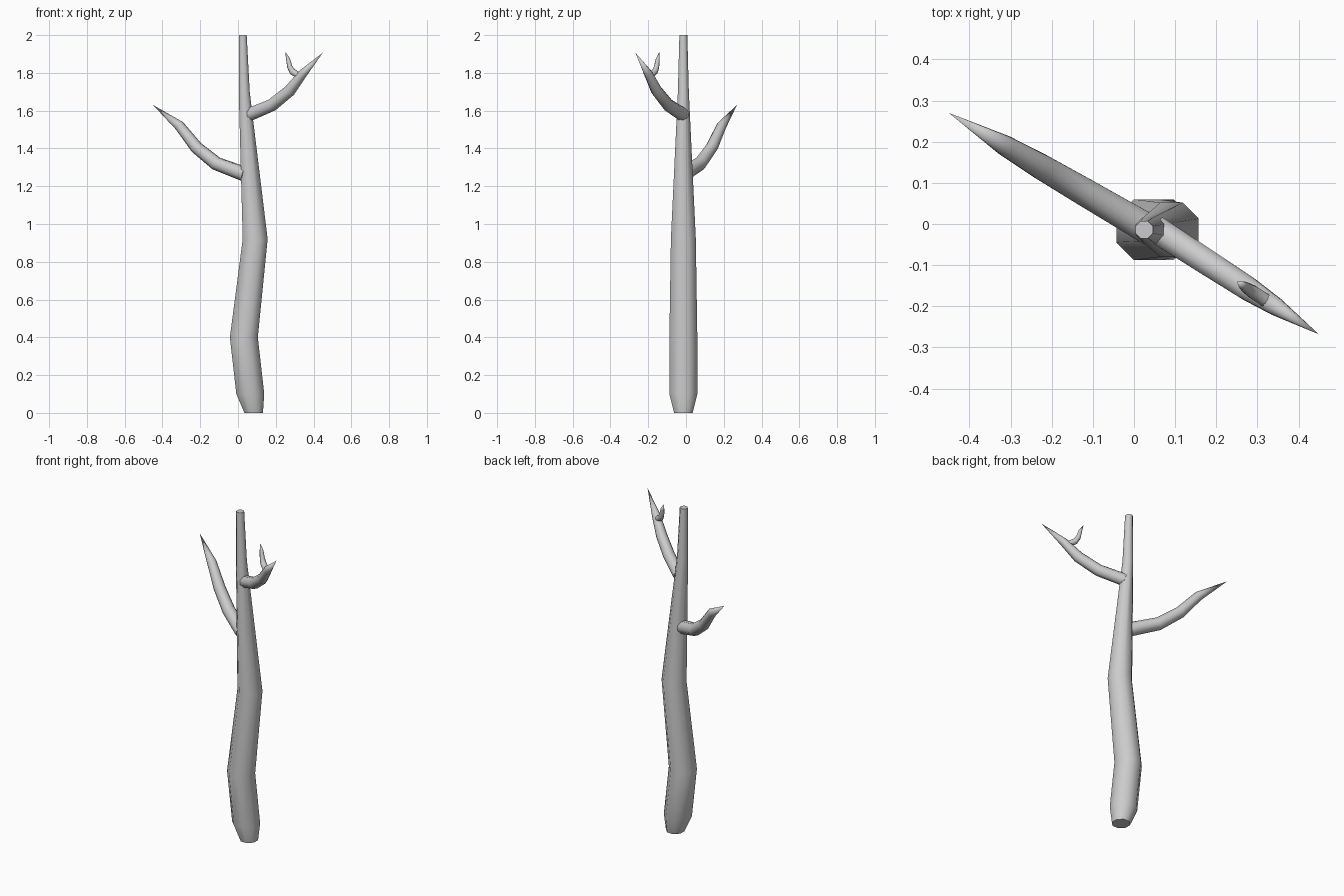
import bpy, bmesh, math
from mathutils import Vector

if "Cube" in bpy.data.objects:
    bpy.data.objects.remove(bpy.data.objects["Cube"])


def tube(name, rings, sides=8, level=False):
    """Tapered limb through (point, radius) rings; radius 0 makes a pointed tip."""
    bm = bmesh.new()
    pts = [Vector(p) for p, _ in rings]
    loops = []
    for i, (p, r) in enumerate(rings):
        p = Vector(p)
        if r == 0:
            loops.append([bm.verts.new(p)])
            continue
        if level:
            u, v = Vector((1, 0, 0)), Vector((0, 1, 0))
        else:
            a, b = pts[max(i - 1, 0)], pts[min(i + 1, len(pts) - 1)]
            t = (b - a).normalized()
            u = t.cross(Vector((0, 0, 1))).normalized()
            v = u.cross(t) * -1
        rr = r / math.cos(math.pi / sides)
        loops.append([bm.verts.new(p + rr * (u * math.cos(k) + v * math.sin(k)))
                      for k in [(j + 0.5) * math.tau / sides for j in range(sides)]])
    for a, b in zip(loops, loops[1:]):
        for j in range(sides):
            k = (j + 1) % sides
            bm.faces.new([a[j], a[k], b[0]] if len(b) == 1 else [a[j], a[k], b[k], b[j]])
    for loop in (loops[0], loops[-1]):
        if len(loop) > 1:
            bm.faces.new(loop)
    bmesh.ops.recalc_face_normals(bm, faces=bm.faces)
    me = bpy.data.meshes.new(name)
    bm.to_mesh(me)
    bm.free()
    ob = bpy.data.objects.new(name, me)
    bpy.context.collection.objects.link(ob)
    bpy.ops.object.select_all(action='DESELECT')
    ob.select_set(True)
    bpy.context.view_layer.objects.active = ob
    bpy.ops.object.shade_smooth_by_angle(angle=math.radians(50))
    return ob


def in_plane(profile, x0, y0, slope):
    """Front-view (x, z, radius) profile laid into a slanted vertical plane."""
    return [((x, y0 + slope * (x - x0), z), r) for x, z, r in profile]


# trunk
CY = -0.014
tube("trunk", [((x, CY, z), r) for x, z, r in [
    (0.083, 0, 0.049), (0.065, 0.1, 0.074), (0.031, 0.4, 0.074),
    (0.091, 0.92, 0.066), (0.033, 1.7, 0.029), (0.025, 2.0, 0.021)]], level=True)

# left branch, leaning back
tube("left_branch", in_plane([
    (0.04, 1.262, 0.037), (-0.115, 1.32, 0.034), (-0.22, 1.405, 0.031),
    (-0.31, 1.52, 0.025), (-0.45, 1.63, 0)], -0.45, 0.27, -0.583))

# right branch, leaning forward
tube("right_branch", in_plane([
    (0.055, 1.577, 0.033), (0.18, 1.63, 0.031), (0.275, 1.707, 0.029),
    (0.342, 1.795, 0.022), (0.449, 1.907, 0)], 0.449, -0.268, -0.645))

# twig on the right branch
tube("twig", in_plane([
    (0.32, 1.787, 0.016), (0.289, 1.806, 0.016), (0.274, 1.832, 0.013),
    (0.265, 1.873, 0.010), (0.25, 1.912, 0)], 0.25, -0.14, -0.65))
